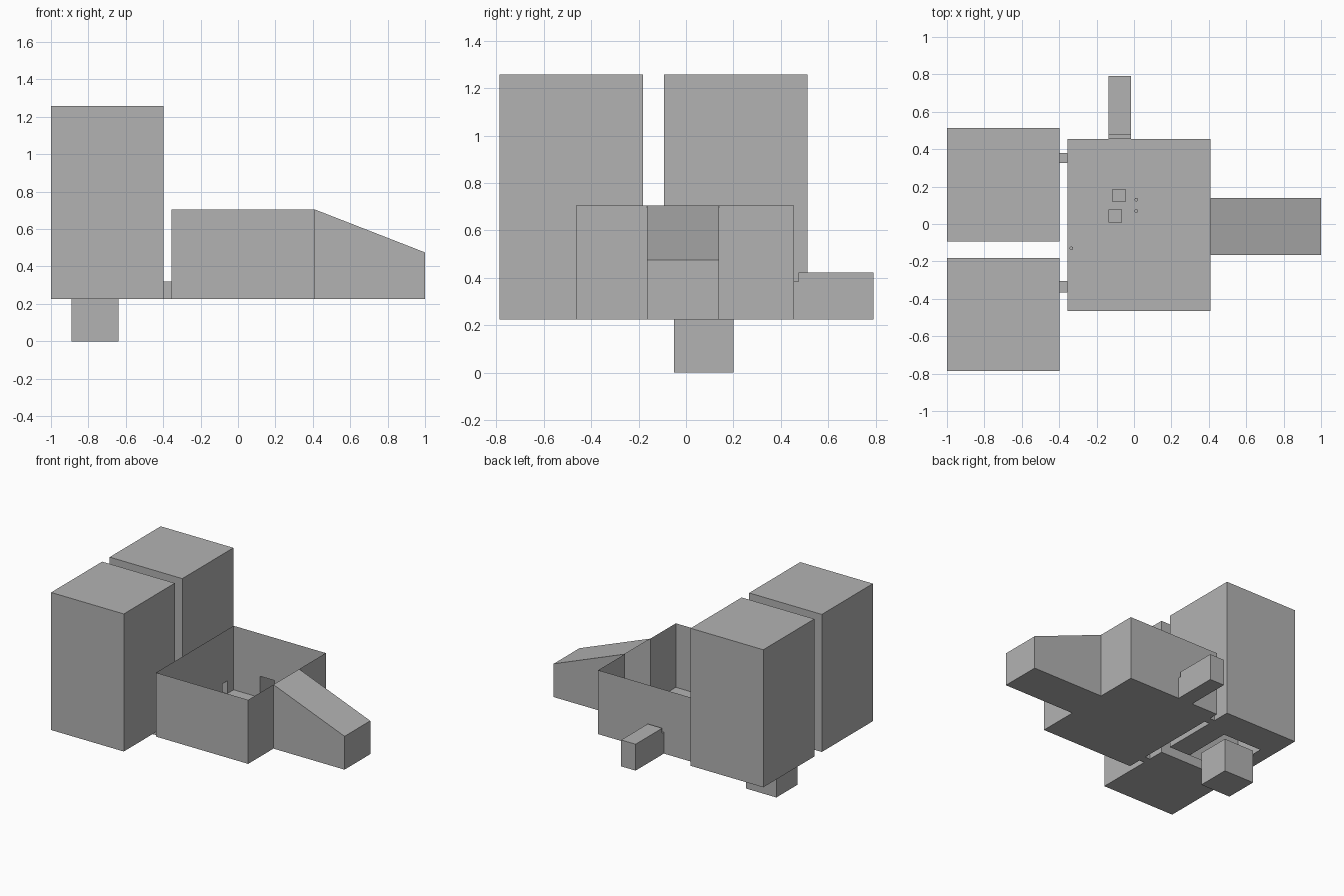
import bpy, bmesh

if "Cube" in bpy.data.objects:
    bpy.data.objects.remove(bpy.data.objects["Cube"])

grey = bpy.data.materials.new("plain grey")
grey.diffuse_color = (0.45, 0.45, 0.45, 1)
grey.use_nodes = True
grey.node_tree.nodes["Principled BSDF"].inputs["Base Color"].default_value = grey.diffuse_color
Z0 = 0.225  # common floor level


def finish(name, bm):
    bmesh.ops.remove_doubles(bm, verts=bm.verts, dist=1e-5)
    bmesh.ops.recalc_face_normals(bm, faces=bm.faces)
    me = bpy.data.meshes.new(name)
    bm.to_mesh(me)
    bm.free()
    me.materials.append(grey)
    ob = bpy.data.objects.new(name, me)
    bpy.context.collection.objects.link(ob)
    return ob


def panel(bm, axis, pos, lo, hi, hole=None):
    """Flat sheet across one axis; hole = (u0, u1, v0, v1) is left open."""
    a, b = [i for i in range(3) if i != axis]
    us, vs = {lo[a], hi[a]}, {lo[b], hi[b]}
    if hole:
        us |= set(hole[:2])
        vs |= set(hole[2:])
    us, vs = sorted(us), sorted(vs)
    for u0, u1 in zip(us, us[1:]):
        for v0, v1 in zip(vs, vs[1:]):
            if hole and hole[0] <= u0 and u1 <= hole[1] and hole[2] <= v0 and v1 <= hole[3]:
                continue
            corners = []
            for u, v in ((u0, v0), (u1, v0), (u1, v1), (u0, v1)):
                p = [0, 0, 0]
                p[axis], p[a], p[b] = pos, u, v
                corners.append(bm.verts.new(p))
            bm.faces.new(corners)


def room(name, lo, hi, skip=(), holes=None):
    """Thin-walled box with some sides missing and some sides pierced."""
    bm = bmesh.new()
    holes = holes or {}
    for axis in range(3):
        for sign, pos in (("-", lo[axis]), ("+", hi[axis])):
            key = sign + "xyz"[axis]
            if key in skip:
                continue
            if key in holes and isinstance(holes[key], list):
                # several doorways: split the wall along y, one door per strip
                cut = holes[key][0][1] + 0.2
                l2, h2 = list(lo), list(hi)
                h2[1] = l2[1] = cut
                panel(bm, axis, pos, lo, h2, holes[key][0])
                panel(bm, axis, pos, l2, hi, holes[key][1])
            else:
                panel(bm, axis, pos, lo, hi, holes.get(key))
    return finish(name, bm)


# doorways
front_door = (-0.365, -0.305, Z0, 0.32)
rear_door = (0.325, 0.38, Z0, 0.32)
hall_door = (-0.135, -0.015, Z0, 0.385)
ramp_door = (-0.165, 0.14, Z0, 0.705)

# open-topped main room
room("main_room", (-0.355, -0.465, Z0), (0.41, 0.455, 0.705), ("+z",),
     {"-x": [front_door, rear_door], "+y": hall_door, "+x": ramp_door})

# two tall rooms, the rear one with an opening in its floor
room("front_tall_room", (-1, -0.787, Z0), (-0.397, -0.182, 1.257), (), {"+x": front_door})
room("rear_tall_room", (-1, -0.093, Z0), (-0.397, 0.512, 1.257), (),
     {"+x": rear_door, "-z": (-0.89, -0.57, -0.093, 0.275)})

# short passages to the tall rooms
for label, d in (("front", front_door), ("rear", rear_door)):
    room(label + "_passage", (-0.397, d[0], Z0), (-0.355, d[1], d[3]), ("-x", "+x"))

# back hallway with its lower threshold
room("hall_threshold", (-0.135, 0.455, Z0), (-0.015, 0.475, 0.385), ("-y", "+y"))
room("hallway", (-0.135, 0.475, Z0), (-0.015, 0.79, 0.423), (), {"-y": hall_door})

# sloped side room, open towards the main room
bm = bmesh.new()
profile = [(0.41, Z0), (1, Z0), (1, 0.475), (0.41, 0.705)]
near, far = [[bm.verts.new((x, y, z)) for x, z in profile] for y in ramp_door[:2]]
bm.faces.new(near)
bm.faces.new(far)
for i in range(3):
    bm.faces.new((near[i], near[i + 1], far[i + 1], far[i]))
finish("sloped_room", bm)

# block hanging below the floor opening
room("lower_block", (-0.89, -0.05, 0), (-0.64, 0.2, 0.25))

# small crates on the main floor
for i, (x, y) in enumerate(((-0.08, 0.153), (-0.1, 0.042))):
    room(f"crate_{i + 1}", (x - 0.035, y - 0.035, Z0), (x + 0.035, y + 0.035, Z0 + 0.07))

# small round posts
for i, (x, y) in enumerate(((0.012, 0.13), (0.012, 0.07), (-0.335, -0.13))):
    bm = bmesh.new()
    bmesh.ops.create_cone(bm, cap_ends=True, segments=8, radius1=0.01, radius2=0.01, depth=0.04)
    bmesh.ops.translate(bm, verts=bm.verts, vec=(x, y, Z0 + 0.02))
    finish(f"post_{i + 1}", bm)
